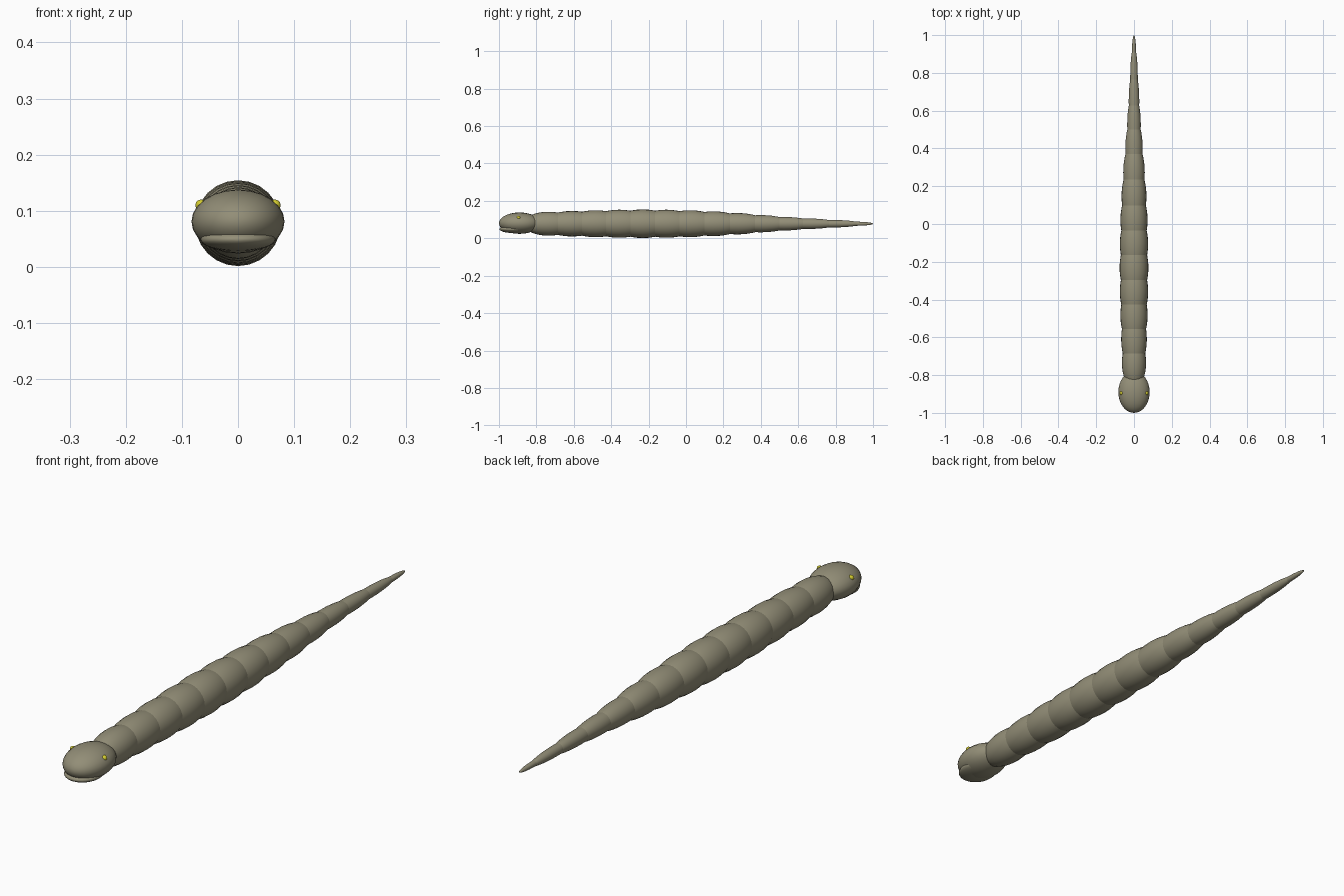
import bpy
import math

cube = bpy.data.objects.get("Cube")
if cube:
    bpy.data.objects.remove(cube, do_unlink=True)


def material(name, colour):
    m = bpy.data.materials.new(name)
    m.use_nodes = True
    m.diffuse_color = colour
    m.node_tree.nodes["Principled BSDF"].inputs["Base Color"].default_value = colour
    return m


skin = material("olive_grey_skin", (0.29, 0.27, 0.185, 1))
yellow = material("yellow_eye", (0.65, 0.6, 0.03, 1))


def ellipsoid(name, centre, radii, mat):
    """Smooth ball with its poles along y, stretched to the given radii."""
    bpy.ops.mesh.primitive_uv_sphere_add(segments=24, ring_count=16, radius=1)
    ob = bpy.context.object
    ob.name = name
    ob.rotation_euler = (math.pi / 2, 0, 0)
    bpy.ops.object.transform_apply(rotation=True)
    ob.location = centre
    ob.scale = radii
    bpy.ops.object.transform_apply(location=False, scale=True)
    ob.data.materials.append(mat)
    bpy.ops.object.shade_smooth()
    return ob


AXIS_Z = 0.078

# Body: overlapping segments that swell, then taper to the tail
body_radii = [0.064, 0.068, 0.072, 0.075, 0.0765, 0.075, 0.072, 0.066,
              0.057, 0.046, 0.036, 0.028, 0.02, 0.011]
for i, r in enumerate(body_radii):
    y = -0.735 + 0.126 * i
    half_length = 0.16 if i < len(body_radii) - 1 else 0.097
    if i == 0:
        half_length = 0.135
    ellipsoid(f"body_segment_{i + 1}", (0, y, AXIS_Z), (r, half_length, r), skin)

# Head and lower jaw
ellipsoid("head", (0, -0.89, 0.081), (0.083, 0.11, 0.057), skin)
ellipsoid("lower_jaw", (0, -0.92, 0.049), (0.067, 0.077, 0.021), skin)

# Eyes
for side, sx in (("left", 1), ("right", -1)):
    ellipsoid(f"{side}_eye", (sx * 0.066, -0.895, 0.11), (0.01, 0.01, 0.01), yellow)
